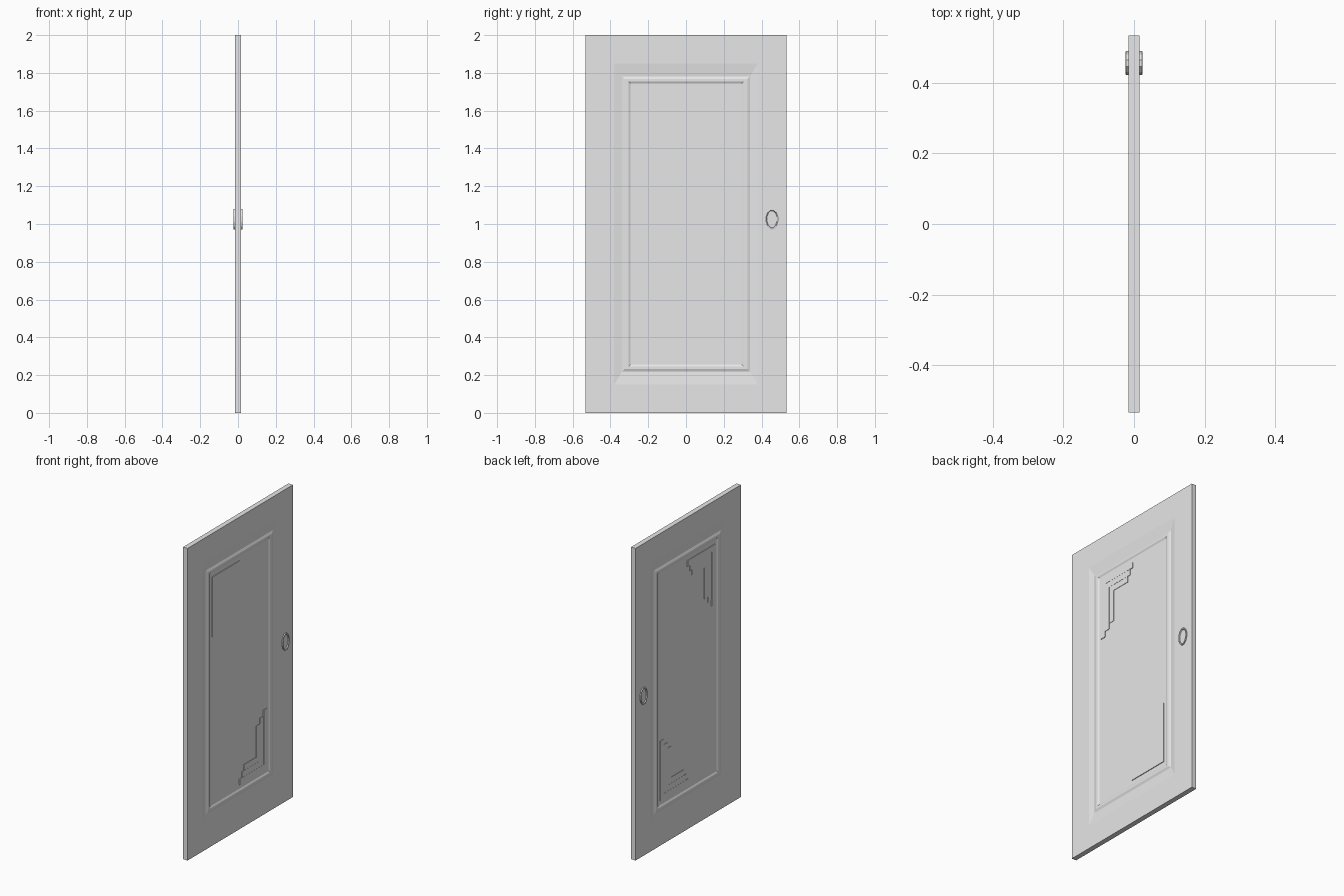
import bpy, bmesh, math

cube = bpy.data.objects.get("Cube")
if cube:
    bpy.data.objects.remove(cube)

grey = bpy.data.materials.new("light_grey")
grey.use_nodes = True
grey.diffuse_color = (0.8, 0.8, 0.8, 1)
grey.node_tree.nodes["Principled BSDF"].inputs["Base Color"].default_value = (0.8, 0.8, 0.8, 1)

PANEL_X = 0.010


def finish(name, bm):
    bmesh.ops.recalc_face_normals(bm, faces=bm.faces)
    mesh = bpy.data.meshes.new(name)
    bm.to_mesh(mesh)
    bm.free()
    mesh.materials.append(grey)
    obj = bpy.data.objects.new(name, mesh)
    bpy.context.collection.objects.link(obj)
    return obj


def loft(name, loops):
    """Skin a series of closed loops and cap both ends."""
    bm = bmesh.new()
    rings = [[bm.verts.new(p) for p in loop] for loop in loops]
    for a, b in zip(rings, rings[1:]):
        for i in range(len(a)):
            j = (i + 1) % len(a)
            bm.faces.new((a[i], a[j], b[j], b[i]))
    bm.faces.new(rings[0])
    bm.faces.new(rings[-1])
    return finish(name, bm)


def rectangle(hy, hz, x):
    return [(x, sy * hy, 1 + sz * hz) for sy, sz in ((-1, -1), (1, -1), (1, 1), (-1, 1))]


def oval(x, ry, rz):
    return [(x, 0.455 + ry * math.cos(t), 1.026 + rz * math.sin(t))
            for t in ((i + 0.5) * math.tau / 12 for i in range(12))]


# Door leaf: sunken slope, raised moulding and flat panel on both sides
profile = [(0.295, 0.745, PANEL_X), (0.305, 0.755, 0.015), (0.325, 0.768, 0.015),
           (0.340, 0.782, 0.009), (0.380, 0.850, 0.016), (0.533, 1.0, 0.016)]
loops = [rectangle(*p) for p in profile]
loops += [rectangle(hy, hz, -x) for hy, hz, x in reversed(profile)]
loft("door_leaf", loops)


def ornament(name, side, corner):
    """Stepped corner relief; corner +1 is bottom back, -1 is top front."""
    bm = bmesh.new()
    width = 0.037
    for k in range(3):
        top = PANEL_X + 0.0045 - 0.001 * k
        inset = k * width
        # each pair is one upright strip and one level strip
        for y0, y1, z0, z1 in ((inset, inset + width, inset, 0.385 - inset),
                               (inset + width, 0.28 - 0.6 * inset, inset, inset + width)):
            corners = [(y0, z0), (y1, z0), (y1, z1), (y0, z1)]
            rings = [[bm.verts.new((side * x, corner * (0.278 - y), 1 - corner * (0.718 - z)))
                      for y, z in corners] for x in (PANEL_X - 0.002, top)]
            for ring in rings:
                bm.faces.new(ring)
            for i in range(4):
                j = (i + 1) % 4
                bm.faces.new((rings[0][i], rings[0][j], rings[1][j], rings[1][i]))
    finish(name, bm)


for side, label in ((1, "left"), (-1, "right")):
    ornament("top_ornament_" + label, side, -1)
    ornament("bottom_ornament_" + label, side, 1)
    # Oval finger pull with narrow rim and dished centre
    loft("finger_pull_" + label, [oval(side * x, ry, rz) for x, ry, rz in (
        (0.014, 0.035, 0.056), (0.023, 0.035, 0.056), (0.024, 0.032, 0.052),
        (0.023, 0.029, 0.048), (0.017, 0.027, 0.045))])
